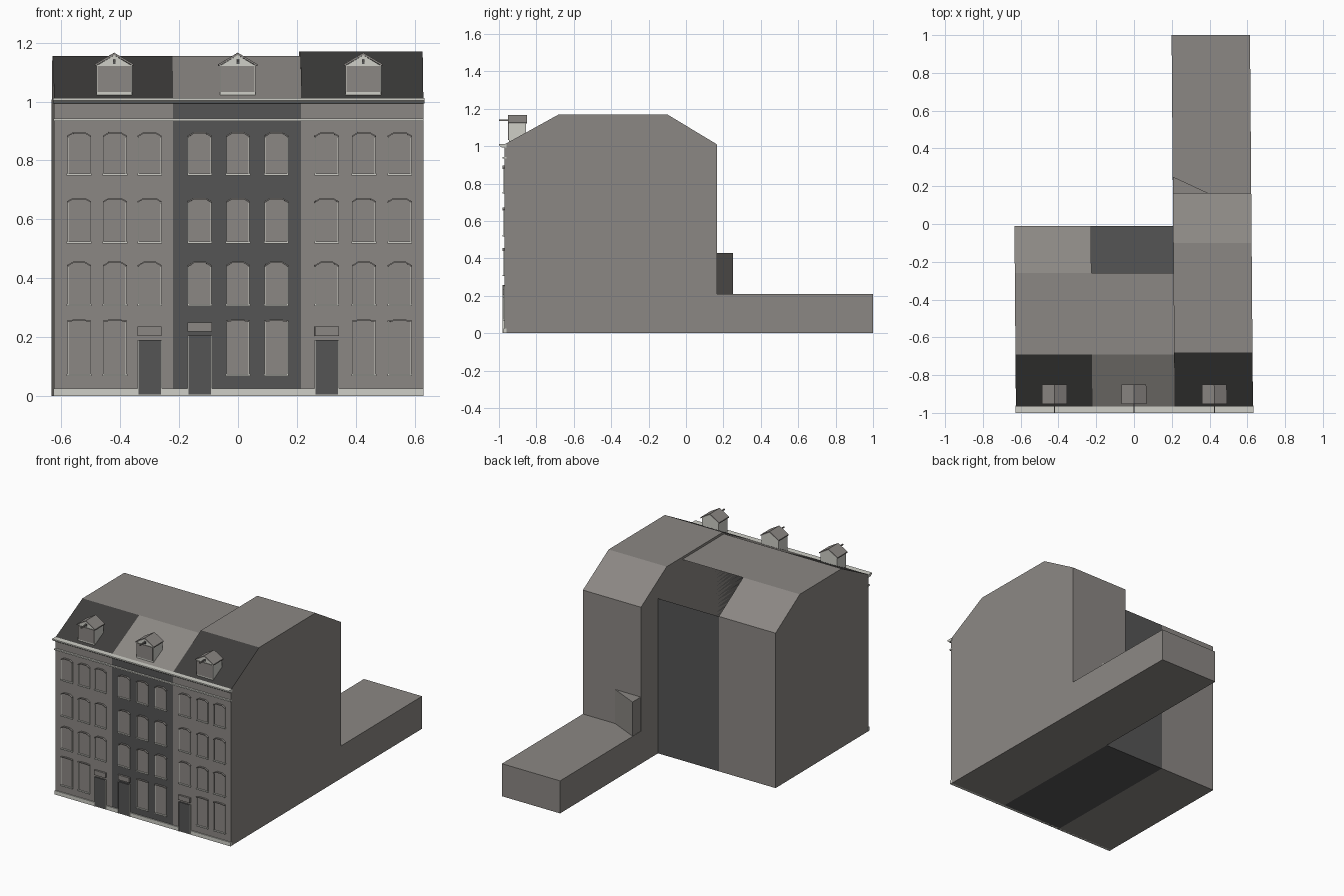
import bpy, bmesh
from mathutils import Vector

old = bpy.data.objects.get("Cube")
if old:
    bpy.data.objects.remove(old, do_unlink=True)


def material(name, rgb):
    m = bpy.data.materials.new(name)
    m.use_nodes = True
    m.diffuse_color = (*rgb, 1)
    bsdf = next(n for n in m.node_tree.nodes if n.type == 'BSDF_PRINCIPLED')
    bsdf.inputs["Base Color"].default_value = (*rgb, 1)
    return m


GREY = material("warm grey", (0.26, 0.245, 0.23))
DARK = material("dark grey", (0.09, 0.09, 0.09))
SLATE = material("slate", (0.048, 0.047, 0.045))
CREAM = material("cream trim", (0.62, 0.62, 0.57))

FRONT = -0.97


def skew(v):
    # the plot leans slightly sideways towards the back
    return Vector((v.x - 0.008 * (v.y + 1), v.y, v.z))


def prism(name, points, axis, start, end, mats, rule=None, drop=None):
    """Extrude a 2D outline along an axis; rule picks face materials."""
    def place(a, b, t):
        return {"x": (t, a, b), "y": (a, t, b), "z": (a, b, t)}[axis]
    bm = bmesh.new()
    rings = [[bm.verts.new(place(a, b, t)) for a, b in points] for t in (start, end)]
    bm.faces.new(rings[0])
    bm.faces.new(rings[1])
    n = len(points)
    for i in range(n):
        j = (i + 1) % n
        bm.faces.new((rings[0][i], rings[0][j], rings[1][j], rings[1][i]))
    bmesh.ops.recalc_face_normals(bm, faces=bm.faces[:])
    bm.normal_update()
    if rule:
        for f in bm.faces:
            f.material_index = rule(f.normal)
    if drop:
        gone = [f for f in bm.faces if drop(f.normal)]
        bmesh.ops.delete(bm, geom=gone, context='FACES')
    for v in bm.verts:
        v.co = skew(v.co)
    mesh = bpy.data.meshes.new(name)
    bm.to_mesh(mesh)
    bm.free()
    for m in mats:
        mesh.materials.append(m)
    ob = bpy.data.objects.new(name, mesh)
    bpy.context.collection.objects.link(ob)
    return ob


def box(name, x0, x1, y0, y1, z0, z1, mat):
    return prism(name, [(x0, y0), (x1, y0), (x1, y1), (x0, y1)], "z", z0, z1, [mat])


def front_slope(n):
    return n.y < -0.2 and n.z > 0.2


def back_slope(n):
    return n.y > 0.2 and n.z > 0.2


def section(back, ridge_front, ridge_back, top, eave):
    return [(FRONT, 0), (FRONT, 1.01), (ridge_front, top),
            (ridge_back, top), (back, eave), (back, 0)]


# Three terraced houses
low = section(-0.01, -0.69, -0.26, 1.155, 1.0)
prism("left_house", low, "x", -0.625, -0.22, [GREY, SLATE],
      rule=lambda n: int(front_slope(n)))
prism("middle_house", low, "x", -0.22, 0.215, [DARK, GREY],
      rule=lambda n: int(n.z > 0.2), drop=back_slope)
prism("right_house", section(0.165, -0.68, -0.1, 1.17, 1.01), "x", 0.215, 0.63,
      [GREY, SLATE], rule=lambda n: int(front_slope(n)))

# Rear annex and its corner stair shaft
box("rear_annex", 0.215, 0.63, 0.16, 1.0, 0, 0.21, GREY)
prism("corner_shaft", [(0.217, 0.16), (0.41, 0.16), (0.217, 0.25)], "z",
      0.2, 0.43, [GREY])

# Horizontal trim along the street front
prism("cornice", [(-1.0, 1.012), (-1.0, 1.004), (-0.985, 0.994),
                  (-0.96, 0.994), (-0.96, 1.012)], "x", -0.628, 0.633, [CREAM])
box("string_course", -0.626, 0.631, -0.982, -0.96, 0.934, 0.942, CREAM)
box("plinth", -0.626, 0.631, -0.977, -0.96, 0, 0.025, CREAM)


def window(name, x, z0, z1, arch):
    w, rise = 0.038, arch
    top = [(w, z1 - rise), (w * 0.5, z1 - rise * 0.25), (-w * 0.5, z1 - rise * 0.25),
           (-w, z1 - rise)]
    outline = [(x - w, z0), (x + w, z0)] + [(x + a, b) for a, b in top]
    prism(name + "_pane", outline, "y", FRONT - 0.004, FRONT + 0.002, [GREY])
    box(name + "_sill", x - w - 0.004, x + w + 0.004, FRONT - 0.011, FRONT,
        z0 - 0.007, z0, CREAM)
    # arched hood following the window head
    hood = [(x + a * 1.08, b) for a, b in top]
    hood += [(x + a * 1.08, b + 0.005) for a, b in reversed(top)]
    prism(name + "_hood", hood, "y", FRONT - 0.011, FRONT, [GREY])
    # slim jamb on each side
    for side, s in (("right", -1), ("left", 1)):
        edge = x + s * w
        box(f"{name}_{side}_jamb", edge - 0.0015, edge + 0.0015, FRONT - 0.006,
            FRONT, z0, z1 - rise, CREAM)


def door(name, x, height):
    box(name, x - 0.039, x + 0.039, FRONT - 0.009, FRONT, 0.004, height, DARK)
    box(name + "_lintel", x - 0.041, x + 0.041, FRONT - 0.012, FRONT,
        height + 0.014, height + 0.045, GREY)
    for side, s in (("right", -1), ("left", 1)):
        edge = x + s * 0.04
        box(f"{name}_{side}_jamb", edge - 0.0015, edge + 0.0015, FRONT - 0.011,
            FRONT, 0, height, CREAM)


# Window grid, with one door per house at street level
columns = {"left": (-0.54, -0.418, -0.3), "middle": (-0.13, 0.0, 0.13),
           "right": (0.302, 0.428, 0.55)}
doors = {"left": (-0.3, 0.19), "middle": (-0.13, 0.205), "right": (0.302, 0.19)}
rows = [(0.075, 0.255, 0.004), (0.312, 0.455, 0.016),
        (0.525, 0.672, 0.016), (0.755, 0.895, 0.016)]
for house, xs in columns.items():
    for r, (z0, z1, arch) in enumerate(rows):
        for c, x in enumerate(xs):
            if r == 0 and x == doors[house][0]:
                door(house + "_door", *doors[house])
            else:
                window(f"{house}_window_{r}_{c}", x, z0, z1, arch)


# Roof dormers with gables and hoist beams
def dormer(name, x):
    w = 0.06
    box(name + "_body", x - w, x + w, -0.947, -0.855, 1.0, 1.125, CREAM)
    box(name + "_shutter", x - w + 0.003, x + w - 0.003, -0.951, -0.945,
        1.032, 1.12, GREY)
    gable = [(x - w, 1.122), (x + w, 1.122), (x, 1.158)]
    prism(name + "_gable", gable, "y", -0.947, -0.855, [CREAM])
    roof = [(x - 0.066, 1.12), (x, 1.158), (x + 0.066, 1.12),
            (x + 0.066, 1.127), (x, 1.166), (x - 0.066, 1.127)]
    prism(name + "_roof", roof, "y", -0.952, -0.85, [GREY])
    box(name + "_hatch", x - 0.005, x + 0.005, -0.95, -0.945, 1.128, 1.144, DARK)
    box(name + "_beam", x - 0.003, x + 0.003, -1.0, -0.945, 1.134, 1.142, GREY)


for name, x in (("left_dormer", -0.42), ("middle_dormer", 0.0), ("right_dormer", 0.426)):
    dormer(name, x)
